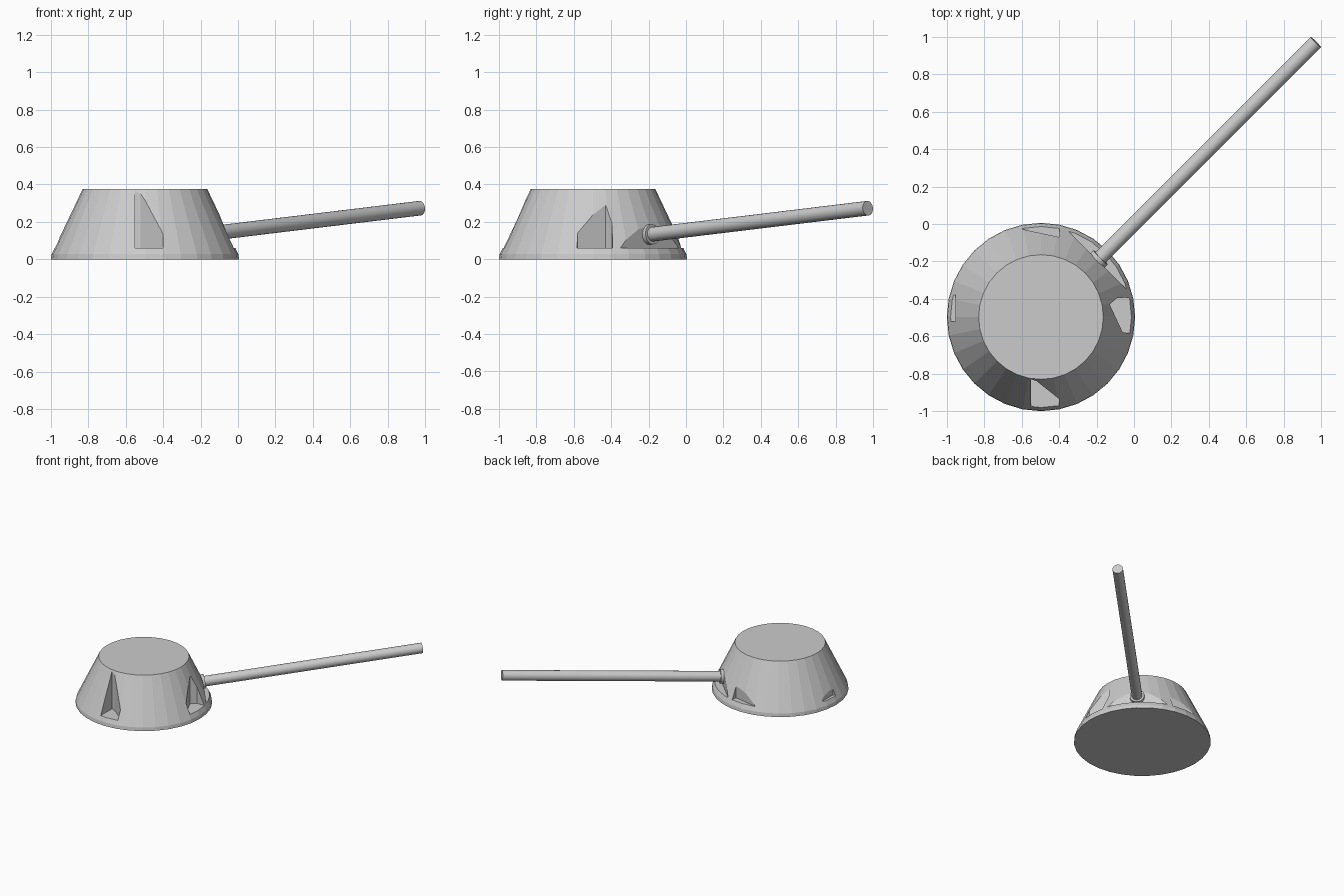
import bpy, bmesh
from mathutils import Vector

if "Cube" in bpy.data.objects:
    bpy.data.objects.remove(bpy.data.objects["Cube"])

CX, CY = -0.497, -0.497


def finish(bm, name):
    bmesh.ops.recalc_face_normals(bm, faces=bm.faces)
    me = bpy.data.meshes.new(name)
    bm.to_mesh(me)
    bm.free()
    ob = bpy.data.objects.new(name, me)
    bpy.context.collection.objects.link(ob)
    return ob


def prism(name, outline, z0, z1):
    bm = bmesh.new()
    face = bm.faces.new([bm.verts.new((x, y, z0)) for x, y in outline])
    ext = bmesh.ops.extrude_face_region(bm, geom=[face])
    verts = [v for v in ext["geom"] if isinstance(v, bmesh.types.BMVert)]
    bmesh.ops.translate(bm, verts=verts, vec=(0, 0, z1 - z0))
    return finish(bm, name)


def rod(name, start, end, radius, sides):
    a, b = Vector(start), Vector(end)
    bm = bmesh.new()
    bmesh.ops.create_cone(bm, cap_ends=True, segments=sides, radius1=radius,
                          radius2=radius, depth=(b - a).length)
    bmesh.ops.rotate(bm, verts=bm.verts,
                     matrix=Vector((0, 0, 1)).rotation_difference(b - a).to_matrix())
    bmesh.ops.translate(bm, verts=bm.verts, vec=(a + b) / 2)
    ob = finish(bm, name)
    ob.data.shade_smooth()
    ob.data.set_sharp_from_angle(angle=0.7)
    return ob


# Turret body: low rim, then a tapered faceted wall
bm = bmesh.new()
base = bmesh.ops.create_circle(bm, cap_ends=True, segments=32, radius=0.503)
face = bm.faces[:][0]
for z, r in ((0.027, 0.499), (0.375, 0.333)):
    ext = bmesh.ops.extrude_face_region(bm, geom=[face])["geom"]
    top = [g for g in ext if isinstance(g, bmesh.types.BMFace)][0]
    if z > 0.1:
        bm.faces.remove(face)
    face = top
    for v in face.verts:
        d = v.co.xy.normalized() * r
        v.co = (d.x, d.y, z)
if not any(all(abs(v.co.z) < 1e-6 for v in f.verts) for f in bm.faces):
    low = [e for e in bm.edges if all(abs(v.co.z) < 1e-6 for v in e.verts)]
    bmesh.ops.holes_fill(bm, edges=low, sides=0)
bmesh.ops.translate(bm, verts=bm.verts, vec=(CX, CY, 0))
body = finish(bm, "turret_body")

# Pockets cut straight down into the sloped wall, floor at z = 0.06
pockets = [
    ("front", [(-0.55, -0.83), (-0.52, -0.84), (-0.40, -0.935), (-0.40, -1.1), (-0.55, -1.1)]),
    ("right", [(-0.13, -0.43), (-0.06, -0.58), (0.1, -0.59), (0.1, -0.39), (-0.09, -0.395)]),
    ("barrel", [(-0.35, -0.04), (-0.04, -0.35), (0.1, -0.2), (-0.2, 0.1)]),
    ("back", [(-0.61, -0.025), (-0.40, -0.07), (-0.39, 0.1), (-0.61, 0.1)]),
    ("left", [(-0.955, -0.38), (-0.955, -0.52), (-1.1, -0.52), (-1.1, -0.38)]),
]
for side, outline in pockets:
    cutter = prism(side + "_pocket_cutter", outline, 0.06, 0.6)
    cutter.hide_render = True
    cutter.hide_set(True)
    mod = body.modifiers.new(side + "_pocket", 'BOOLEAN')
    mod.operation = 'DIFFERENCE'
    mod.solver = 'EXACT'
    mod.object = cutter

# Barrel and the collar where it leaves the body
tip = Vector((0.972, 0.972, 0.273))
root = Vector((-0.21, -0.21, 0.13))
direction = (tip - root).normalized()
rod("barrel", root, tip, 0.039, 20)
rod("barrel_collar", root, root + direction * 0.045, 0.054, 20)
